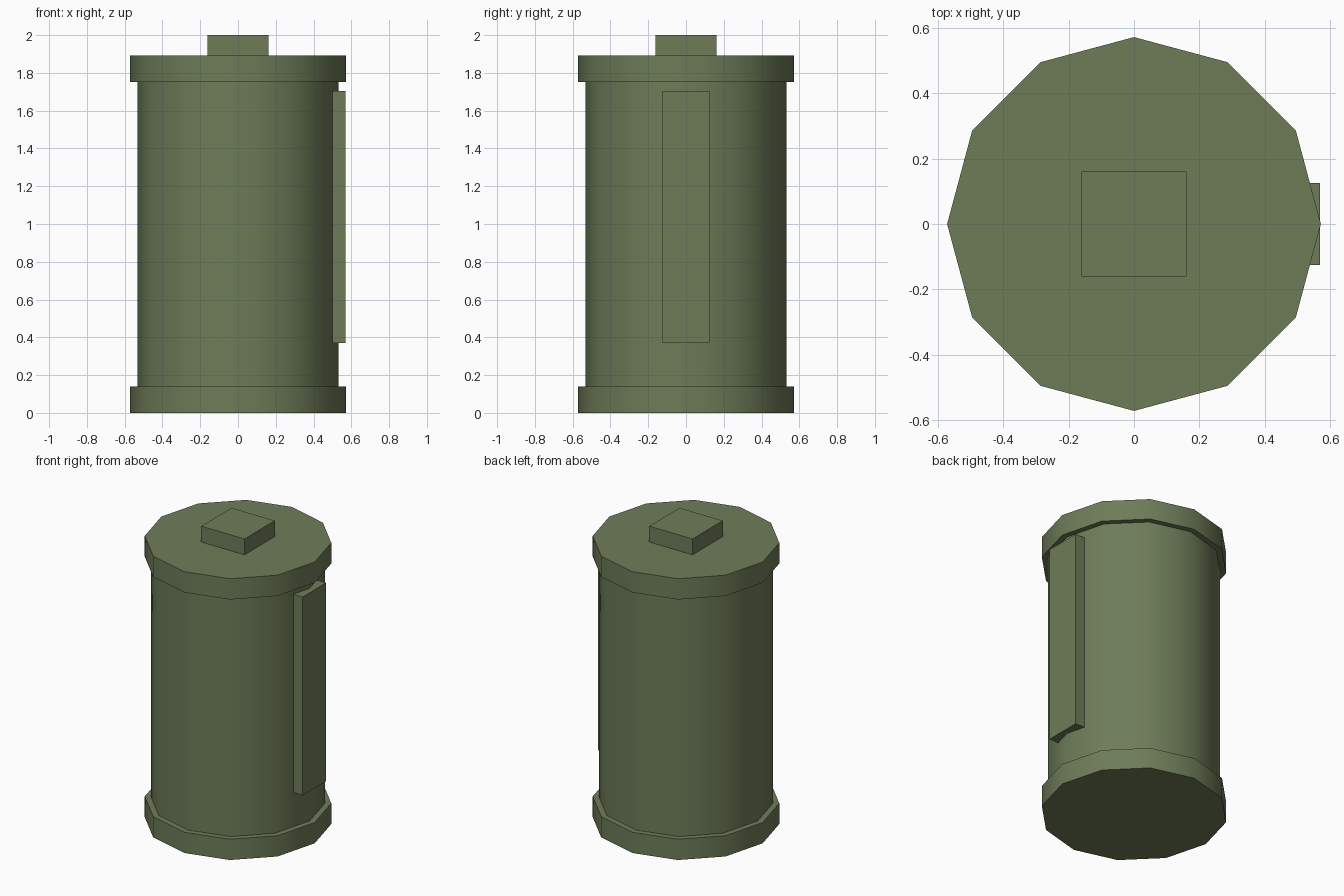
import bpy
import math

if "Cube" in bpy.data.objects:
    bpy.data.objects.remove(bpy.data.objects["Cube"])

green = bpy.data.materials.new("olive green")
green.diffuse_color = (0.156, 0.202, 0.098, 1)
green.use_nodes = True
green.node_tree.nodes["Principled BSDF"].inputs["Base Color"].default_value = green.diffuse_color


def finish(name):
    ob = bpy.context.object
    ob.name = name
    ob.data.materials.append(green)
    return ob


def drum(name, radius, z0, z1):
    # twelve-sided cylinder with corners on the x and y axes, smooth sides
    bpy.ops.mesh.primitive_cylinder_add(vertices=12, radius=radius, depth=z1 - z0,
                                        location=(0, 0, (z0 + z1) / 2))
    finish(name)
    bpy.ops.object.shade_smooth_by_angle(angle=math.radians(40))


def box(name, low, high):
    centre = [(a + b) / 2 for a, b in zip(low, high)]
    bpy.ops.mesh.primitive_cube_add(size=1, location=centre)
    ob = finish(name)
    ob.scale = [b - a for a, b in zip(low, high)]
    bpy.ops.object.transform_apply(location=False, rotation=False, scale=True)


# Canister body with a wider rim at each end
drum("body", 0.533, 0.07, 1.82)
drum("bottom_rim", 0.571, 0.0, 0.14)
drum("top_rim", 0.571, 1.753, 1.893)

# Square cap on top and raised plate on the right side
box("top_cap", (-0.161, -0.161, 1.88), (0.161, 0.161, 2.0))
box("side_plate", (0.50, -0.125, 0.37), (0.569, 0.125, 1.705))
